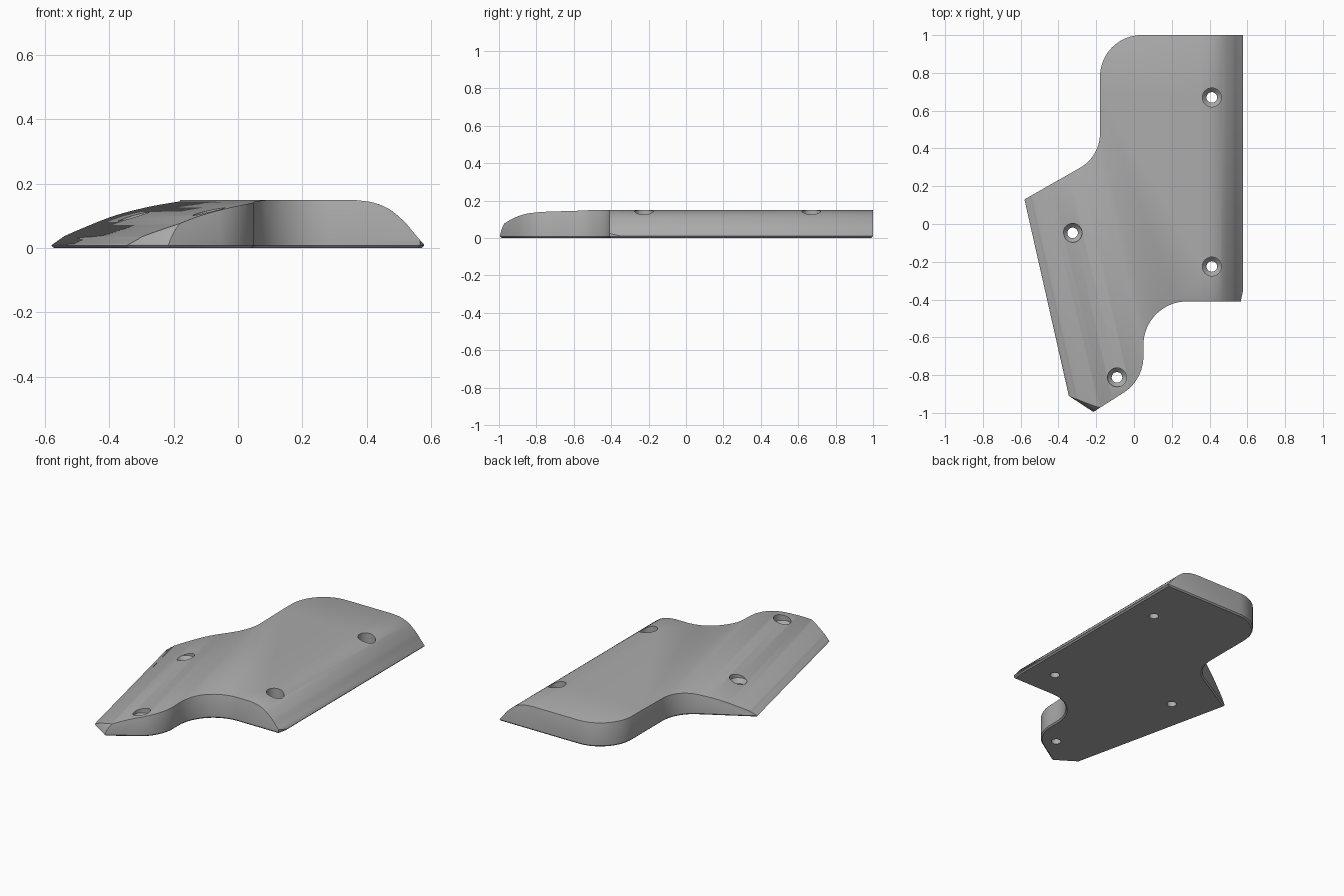
import bpy, bmesh, math
from mathutils import Matrix, Vector

cube = bpy.data.objects.get("Cube")
if cube:
    bpy.data.objects.remove(cube, do_unlink=True)

grey = bpy.data.materials.new("plain grey")
grey.use_nodes = True
grey.diffuse_color = (0.41, 0.41, 0.41, 1)
grey.node_tree.nodes["Principled BSDF"].inputs["Base Color"].default_value = (0.41, 0.41, 0.41, 1)


def extrude(name, points, depth, matrix=Matrix()):
    """Solid made by extruding a flat polygon along its local z."""
    bm = bmesh.new()
    face = bm.faces.new([bm.verts.new((a, b, 0)) for a, b in points])
    result = bmesh.ops.extrude_face_region(bm, geom=[face])
    verts = [v for v in result["geom"] if isinstance(v, bmesh.types.BMVert)]
    bmesh.ops.translate(bm, verts=verts, vec=(0, 0, depth))
    bmesh.ops.recalc_face_normals(bm, faces=bm.faces)
    bm.transform(matrix)
    if matrix.determinant() < 0:
        bmesh.ops.reverse_faces(bm, faces=bm.faces)
    return add(name, bm)


def add(name, bm):
    mesh = bpy.data.meshes.new(name)
    bm.to_mesh(mesh)
    bm.free()
    mesh.materials.append(grey)
    obj = bpy.data.objects.new(name, mesh)
    bpy.context.collection.objects.link(obj)
    return obj


def arc(cx, cy, r, start, end, steps=16):
    angles = [math.radians(start + (end - start) * i / steps) for i in range(steps + 1)]
    return [(cx + r * math.cos(a), cy + r * math.sin(a)) for a in angles]


def smooth_curve(points, steps=6):
    """Catmull-Rom curve through the points."""
    pts = [Vector(p) for p in points]
    pts = [2 * pts[0] - pts[1]] + pts + [2 * pts[-1] - pts[-2]]
    out = []
    for a, b, c, d in zip(pts, pts[1:], pts[2:], pts[3:]):
        for i in range(steps):
            t = i / steps
            out.append(b + (c - a) * t / 2 + (2 * a - 5 * b + 4 * c - d) * t**2 / 2
                       + (3 * b - a - 3 * c + d) * t**3 / 2)
    return [tuple(p) for p in out] + [tuple(pts[-2])]


def crown(name, start, end, profile):
    """Solid under a profile (inward distance, height) swept along an edge line."""
    start, end = Vector((*start, 0)), Vector((*end, 0))
    along = (end - start).normalized()
    inward = Vector((-along.y, along.x, 0))
    origin = start - along * 3
    m = Matrix((inward, (0, 0, 1), along)).transposed().to_4x4()
    m.translation = origin
    curve = smooth_curve(profile)
    top = curve[-1][1]
    points = [(-0.02, -0.5), (-0.02, curve[0][1])] + curve + [(3, top), (3, -0.5)]
    return extrude(name, points, 7, m)


def boolean(target, cutter, operation):
    mod = target.modifiers.new(cutter.name, "BOOLEAN")
    mod.operation, mod.object, mod.solver = operation, cutter, "EXACT"
    cutter.hide_render = True
    cutter.hide_set(True)


# Plate outline, counter-clockwise from the back right
tip, tip_left, wing = (-0.215, -0.995), (-0.345, -0.91), (-0.58, 0.13)
outline = [tip]
outline += arc(-0.18, -0.70, 0.23, -60, 0)
outline += arc(0.28, -0.64, 0.23, 180, 90)
outline += [(0.565, -0.41), (0.578, -0.35), (0.578, 1.0)]
outline += arc(0.04, 0.78, 0.22, 90, 180)
outline += arc(-0.39, 0.48, 0.21, 0, -60)
outline += [wing, tip_left]
plate = extrude("contoured_plate", outline, 0.2)

# Small chamfer round the underside
bm = bmesh.new()
bm.from_mesh(plate.data)
bottom = [e for e in bm.edges if all(v.co.z < 0.001 for v in e.verts)]
bmesh.ops.bevel(bm, geom=bottom, offset=0.008, segments=1, affect="EDGES")
bm.to_mesh(plate.data)
bm.free()

# Rounded upper surface: right shoulder, long left slope and front nose
crowns = [
    crown("right_shoulder", (0.578, -1), (0.578, 1),
          [(0, 0.01), (0.028, 0.042), (0.06, 0.08), (0.108, 0.12), (0.158, 0.141), (0.215, 0.149)]),
    crown("left_slope", wing, tip_left,
          [(0, 0.008), (0.03, 0.027), (0.06, 0.043), (0.2, 0.095), (0.31, 0.123), (0.4, 0.138),
           (0.5, 0.148), (0.7, 0.16)]),
    crown("front_nose", tip_left, tip,
          [(0, 0.012), (0.015, 0.045), (0.04, 0.078), (0.08, 0.108), (0.13, 0.13), (0.3, 0.165)]),
]
for c in crowns:
    boolean(plate, c, "INTERSECT")

# Softened rim
rim = plate.modifiers.new("rim", "BEVEL")
rim.width, rim.segments, rim.limit_method = 0.007, 2, "ANGLE"
rim.angle_limit = math.radians(50)

# Countersunk screw holes
for i, (x, y) in enumerate([(0.412, 0.67), (0.412, -0.225), (-0.325, -0.047), (-0.09, -0.812)]):
    bm = bmesh.new()
    rings = [[bm.verts.new((x + px, y + py, z)) for px, py in arc(0, 0, r, 0, 360, 32)[:-1]]
             for r, z in [(0.028, -0.1), (0.028, 0.06), (0.05, 0.085), (0.05, 0.3)]]
    for low, high in zip(rings, rings[1:]):
        for j in range(32):
            k = (j + 1) % 32
            bm.faces.new((low[j], low[k], high[k], high[j]))
    bm.faces.new(rings[0][::-1])
    bm.faces.new(rings[-1])
    boolean(plate, add(f"screw_hole_cutter_{i + 1}", bm), "DIFFERENCE")

# Apply the modifiers, drop the cutters and shade
bpy.ops.object.select_all(action="DESELECT")
bpy.context.view_layer.objects.active = plate
plate.select_set(True)
for mod in list(plate.modifiers):
    bpy.ops.object.modifier_apply(modifier=mod.name)
for obj in list(bpy.context.collection.objects):
    if obj.name.startswith("screw_hole_cutter") or obj in crowns:
        bpy.data.objects.remove(obj, do_unlink=True)
bpy.ops.object.shade_smooth_by_angle(angle=math.radians(25))
